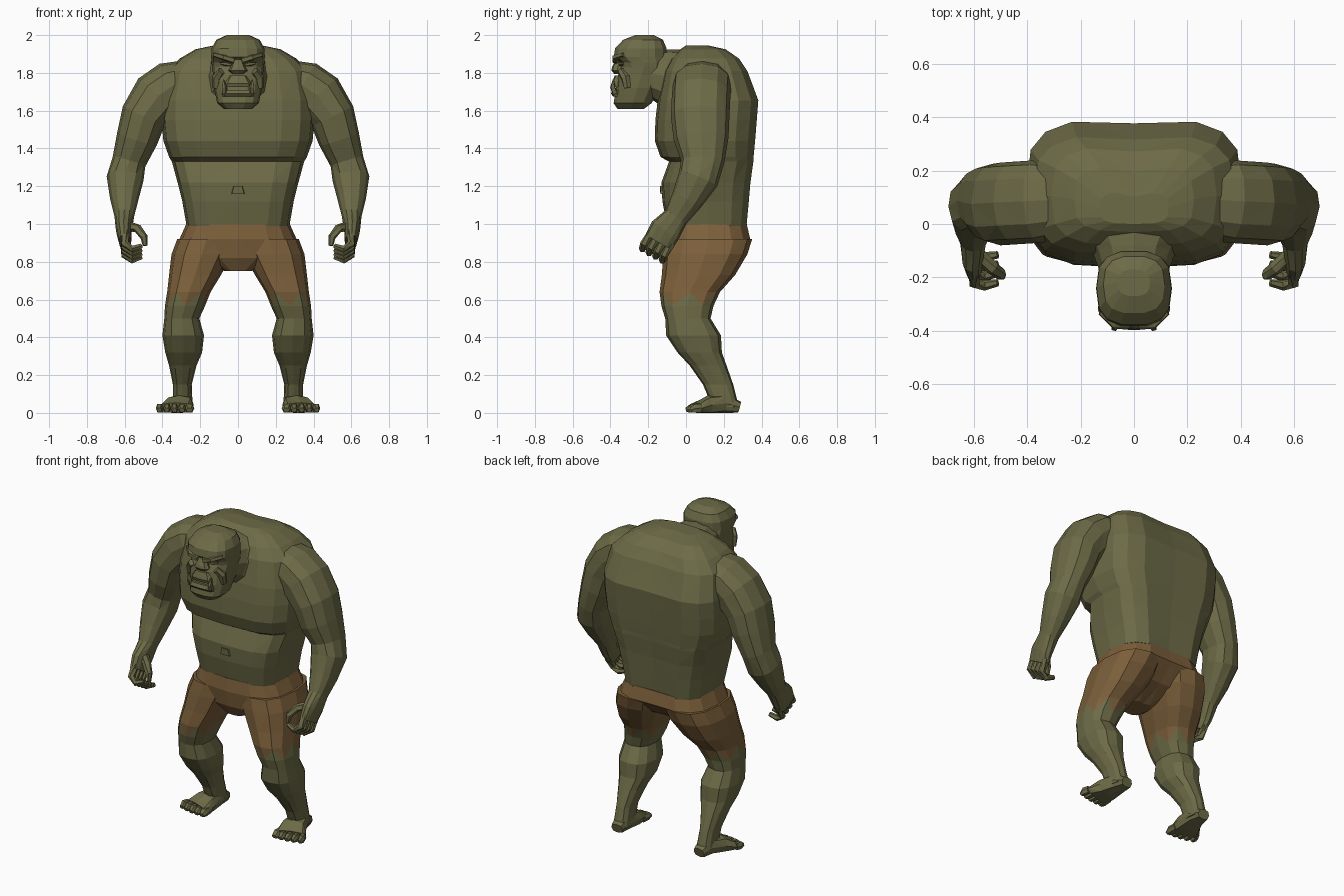
import bpy, bmesh, math
from mathutils import Vector


def material(name, rgb):
    m = bpy.data.materials.new(name)
    m.diffuse_color = (*rgb, 1)
    return m


SKIN = material("olive skin", (0.15, 0.145, 0.062))
CLOTH = material("brown cloth", (0.20, 0.115, 0.043))


def power(v, p):
    return math.copysign(abs(v) ** p, v)


def unit_ring(n, p):
    angles = [2 * math.pi * i / n for i in range(n)]
    return [(power(math.cos(a), p), power(math.sin(a), p)) for a in angles]


def skin_rings(name, rings, mirror=False, cloth_above=None, cloth_all=False):
    """Bridge rings into a closed flat-shaded body."""
    bm = bmesh.new()
    rows = [[bm.verts.new((c[0], c[1], max(0, c[2]))) for c in r] for r in rings]
    n = len(rows[0])
    for lo, hi in zip(rows, rows[1:]):
        for i in range(n):
            j = (i + 1) % n
            if i % 2:
                bm.faces.new((lo[i], lo[j], hi[j]))
                bm.faces.new((lo[i], hi[j], hi[i]))
            else:
                bm.faces.new((lo[i], lo[j], hi[i]))
                bm.faces.new((lo[j], hi[j], hi[i]))
    bm.faces.new(rows[0])
    bm.faces.new(rows[-1])
    bmesh.ops.recalc_face_normals(bm, faces=bm.faces[:])
    for f in bm.faces:
        z = f.calc_center_median().z
        f.material_index = int(cloth_all or (cloth_above is not None and z > cloth_above))
    me = bpy.data.meshes.new(name)
    bm.to_mesh(me)
    bm.free()
    me.materials.append(SKIN)
    me.materials.append(CLOTH)
    ob = bpy.data.objects.new(name, me)
    bpy.context.collection.objects.link(ob)
    if mirror:
        ob.modifiers.new("mirror", 'MIRROR').use_axis[0] = True
    return ob


def stack(name, levels, n=16, p=0.75, groove=0, **kw):
    """Horizontal rings given as (x0, x1, y0, y1, z)."""
    rings = []
    for x0, x1, y0, y1, z in levels:
        ring = []
        for c, s in unit_ring(n, p):
            x = (x0 + x1) / 2 + (x1 - x0) / 2 * c
            y = (y0 + y1) / 2 + (y1 - y0) / 2 * s
            if abs(c) < 0.01 and s > 0:
                y -= groove
            ring.append((x, y, z))
        rings.append(ring)
    return skin_rings(name, rings, **kw)


def tube(name, path, ref, n=10, p=0.85, **kw):
    """Rings across a path of (x, y, z, side radius, ref radius)."""
    pts = [Vector(q[:3]) for q in path]
    rings = []
    for i, q in enumerate(path):
        t = (pts[min(i + 1, len(pts) - 1)] - pts[max(i - 1, 0)]).normalized()
        u = (Vector(ref) - t * Vector(ref).dot(t)).normalized()
        v = t.cross(u)
        rings.append([pts[i] + v * q[3] * c + u * q[4] * s for c, s in unit_ring(n, p)])
    return skin_rings(name, rings, **kw)


def sym(*rows):
    return [(-hx, hx, y0, y1, z) for hx, y0, y1, z in rows]


# Torso: waist, belly, chest shelf, hunched back
stack("torso", sym(
    (.272, -.10, .33, .99), (.295, -.125, .343, 1.12), (.32, -.13, .352, 1.22),
    (.35, -.09, .367, 1.33), (.365, -.135, .369, 1.355), (.395, -.165, .378, 1.44),
    (.405, -.162, .387, 1.55), (.405, -.15, .395, 1.655), (.375, -.115, .335, 1.81),
    (.31, -.08, .29, 1.875), (.225, -.03, .215, 1.925), (.13, .0, .12, 1.945)),
    p=0.58, groove=.018)

# Navel
stack("navel", sym((.036, -.136, -.11, 1.16), (.025, -.138, -.11, 1.2)), n=8, p=.4)

# Neck
tube("neck", [(0, .12, 1.72, .26, .2), (0, -.05, 1.755, .2, .175),
              (0, -.12, 1.785, .15, .145), (0, -.2, 1.8, .12, .12)], (0, 0, 1), n=12)

# Head with brow ridge and heavy jaw
stack("head", sym(
    (.075, -.365, -.22, 1.61), (.11, -.385, -.18, 1.64), (.127, -.372, -.14, 1.72),
    (.132, -.362, -.11, 1.79), (.137, -.345, -.1, 1.83), (.14, -.348, -.1, 1.855),
    (.142, -.385, -.1, 1.885), (.14, -.378, -.1, 1.93), (.115, -.335, -.12, 1.975),
    (.06, -.27, -.17, 2.0)), n=14, p=.72)

# Face: nose, lips, brows, eyes, tusks, ears
stack("nose", sym((.03, -.38, -.33, 1.795), (.052, -.395, -.33, 1.812),
                  (.04, -.392, -.33, 1.83), (.022, -.372, -.33, 1.87)), n=8)
stack("upper_lip", sym((.075, -.385, -.33, 1.725), (.07, -.392, -.33, 1.745),
                       (.045, -.378, -.33, 1.785)), n=8, p=.6)
stack("lower_lip", sym((.085, -.385, -.33, 1.675), (.088, -.398, -.33, 1.69),
                       (.08, -.388, -.33, 1.71)), n=8, p=.6)
tube("brow", [(.02, -.372, 1.865, .018, .02), (.07, -.37, 1.88, .016, .024),
              (.12, -.325, 1.895, .014, .02)], (0, 1, 0), n=6, mirror=True)
tube("eye", [(.035, -.345, 1.842, .006, .012), (.06, -.343, 1.847, .012, .014),
             (.09, -.33, 1.85, .006, .012)], (0, 1, 0), n=6, mirror=True)
tube("tusk", [(.07, -.375, 1.69, .016, .016), (.073, -.388, 1.725, .014, .014),
              (.077, -.385, 1.765, .003, .003)], (0, 1, 0), n=5, mirror=True)
tube("cheek", [(.085, -.345, 1.81, .02, .02), (.112, -.32, 1.775, .025, .025),
               (.115, -.31, 1.72, .02, .02)], (0, 1, 0), n=6, mirror=True)

# Arms: shoulder, upper arm, forearm, palm
tube("arm", [
    (.27, .09, 1.76, .11, .14), (.35, .085, 1.73, .135, .155), (.425, .08, 1.675, .14, .155),
    (.50, .075, 1.57, .122, .155), (.535, .08, 1.45, .11, .145), (.577, .088, 1.33, .09, .115),
    (.598, .065, 1.24, .098, .108), (.602, .005, 1.13, .075, .085),
    (.602, -.05, 1.04, .052, .065), (.604, -.11, .965, .042, .085),
    (.598, -.145, .905, .033, .08)], (0, 1, 0), n=12, mirror=True)

# Curled fingers and thumb
for i in range(4):
    k = i / 3
    x, y, z = .6, -.2 + .105 * k, .94 - .06 * k
    tube(f"finger_{i + 1}", [
        (x, y + .02, z + .02, .024, .022), (x - .002, y - .022, z - .045, .022, .02),
        (x - .04, y - .03, z - .072, .019, .019), (x - .09, y - .02, z - .055, .013, .013)],
        (0, 1, .5), n=6, mirror=True)
tube("thumb", [(.585, -.11, .99, .026, .026), (.53, -.165, .975, .023, .025),
               (.497, -.19, .93, .02, .022), (.492, -.195, .885, .012, .013)],
     (0, 1, 0), n=6, mirror=True)

# Shorts seat
stack("shorts_seat", sym(
    (.07, -.06, .1, .75), (.19, -.1, .25, .82), (.31, -.115, .352, .92),
    (.274, -.105, .333, 1.0)), n=16, p=.68, groove=.015, cloth_all=True)

# Legs, cloth down to a ragged hem above the knee
stack("leg", [
    (.24, .345, .14, .28, .03), (.245, .345, .09, .25, .15), (.22, .365, .02, .215, .25),
    (.19, .385, -.045, .19, .32), (.18, .40, -.105, .185, .41), (.205, .39, -.11, .13, .5),
    (.175, .387, -.13, .145, .565), (.145, .375, -.14, .18, .64), (.09, .365, -.128, .26, .73),
    (.03, .352, -.12, .325, .84), (.01, .322, -.11, .35, .92)],
    n=12, p=.8, cloth_above=.6025, mirror=True)

# Feet and toes
tube("foot", [(.29, .283, .03, .038, .03), (.294, .21, .05, .055, .05),
              (.31, .12, .042, .078, .05), (.332, .055, .025, .094, .03)],
     (0, 0, 1), n=8, p=.7, mirror=True)
for i in range(5):
    x = .257 + .038 * i
    r = (.026, .021, .02, .019, .018)[i]
    end = (.0, .0, .004, .012, .024)[i]
    tube(f"toe_{i + 1}", [(x, .08, .025, r * .9, .024), (x + .002 * i, end + .025, .024, r, .026),
                          (x + .002 * i, end, .015, r * .7, .013)],
         (0, 0, 1), n=6, mirror=True)
